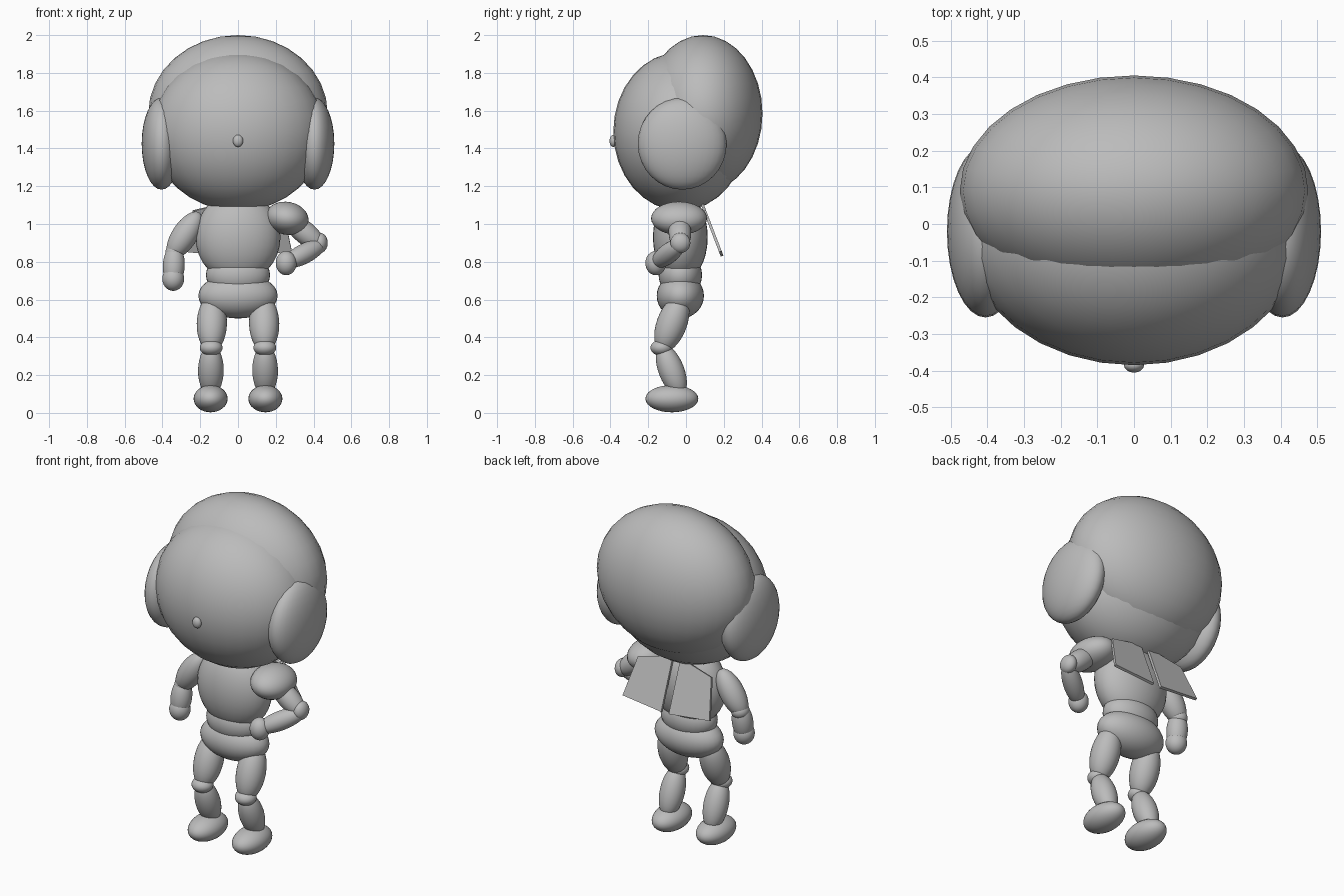
import bpy
import bmesh
from mathutils import Vector

cube = bpy.data.objects.get("Cube")
if cube:
    bpy.data.objects.remove(cube, do_unlink=True)

grey = bpy.data.materials.new("neutral_grey")
grey.use_nodes = True
colour = (0.5, 0.5, 0.5, 1)
grey.diffuse_color = colour
grey.node_tree.nodes["Principled BSDF"].inputs["Base Color"].default_value = colour


def add_object(name, bm, smooth):
    mesh = bpy.data.meshes.new(name)
    bm.to_mesh(mesh)
    bm.free()
    for face in mesh.polygons:
        face.use_smooth = smooth
    mesh.materials.append(grey)
    obj = bpy.data.objects.new(name, mesh)
    bpy.context.collection.objects.link(obj)
    return obj


def ellipsoid(name, centre, radii, axis=None):
    """Smooth ellipsoid; its local z turns to the axis when one is given."""
    bm = bmesh.new()
    bmesh.ops.create_uvsphere(bm, u_segments=32, v_segments=16, radius=1)
    bmesh.ops.scale(bm, vec=radii, verts=bm.verts)
    obj = add_object(name, bm, True)
    obj.location = centre
    if axis:
        up = Vector((0, 0, 1))
        obj.rotation_mode = 'QUATERNION'
        obj.rotation_quaternion = up.rotation_difference(Vector(axis))
    return obj


def limb(name, start, end, radius):
    """Ellipsoid stretched between two tips."""
    a, b = Vector(start), Vector(end)
    return ellipsoid(name, (a + b) / 2, (radius, radius, (b - a).length / 2), a - b)


# Head
ellipsoid("head", (0, -0.03, 1.49), (0.46, 0.355, 0.42))
ellipsoid("hair", (0, 0.09, 1.585), (0.475, 0.315, 0.415))
ellipsoid("nose", (0, -0.385, 1.44), (0.027, 0.02, 0.032))

# Body
ellipsoid("chest", (0, -0.03, 0.93), (0.225, 0.145, 0.24))
ellipsoid("waist", (0, -0.03, 0.73), (0.17, 0.115, 0.12))
ellipsoid("pelvis", (0, -0.03, 0.62), (0.21, 0.125, 0.12))

# Paired parts: ears, legs and back plates
for side, s in (("left", 1), ("right", -1)):
    ellipsoid(side + "_ear", (s * 0.405, -0.02, 1.425), (0.105, 0.235, 0.243))
    limb(side + "_thigh", (s * 0.135, -0.02, 0.62), (s * 0.142, -0.13, 0.325), 0.08)
    ellipsoid(side + "_knee", (s * 0.142, -0.13, 0.345), (0.06, 0.058, 0.043))
    limb(side + "_shin", (s * 0.142, -0.13, 0.36), (s * 0.145, -0.025, 0.09), 0.068)
    ellipsoid(side + "_foot", (s * 0.145, -0.075, 0.075), (0.09, 0.14, 0.072))

    bm = bmesh.new()
    outline = [(0.025, 1.12), (0.24, 1.07), (0.285, 0.855), (0.025, 0.83)]
    bm.faces.new([bm.verts.new((s * x, 0.509 - 0.383 * z, z)) for x, z in outline])
    plate = add_object(side + "_back_plate", bm, False)
    solid = plate.modifiers.new("thickness", 'SOLIDIFY')
    solid.thickness = 0.015
    solid.offset = 0

# Left arm, hand on hip
ellipsoid("left_shoulder", (0.26, -0.037, 1.03), (0.115, 0.148, 0.087), (0.2, 0, 1))
limb("left_upper_arm", (0.25, -0.035, 1.04), (0.455, -0.03, 0.87), 0.06)
ellipsoid("left_elbow", (0.435, -0.03, 0.9), (0.04, 0.053, 0.053))
limb("left_forearm", (0.46, -0.02, 0.9), (0.24, -0.17, 0.785), 0.053)
ellipsoid("left_hand", (0.255, -0.16, 0.793), (0.055, 0.055, 0.064))

# Right arm, hanging down
limb("right_upper_arm", (-0.205, -0.03, 1.06), (-0.36, -0.03, 0.82), 0.068)
ellipsoid("right_elbow", (-0.335, -0.03, 0.85), (0.05, 0.052, 0.045))
limb("right_forearm", (-0.335, -0.03, 0.89), (-0.345, -0.06, 0.67), 0.058)
ellipsoid("right_hand", (-0.343, -0.055, 0.71), (0.058, 0.058, 0.064))
